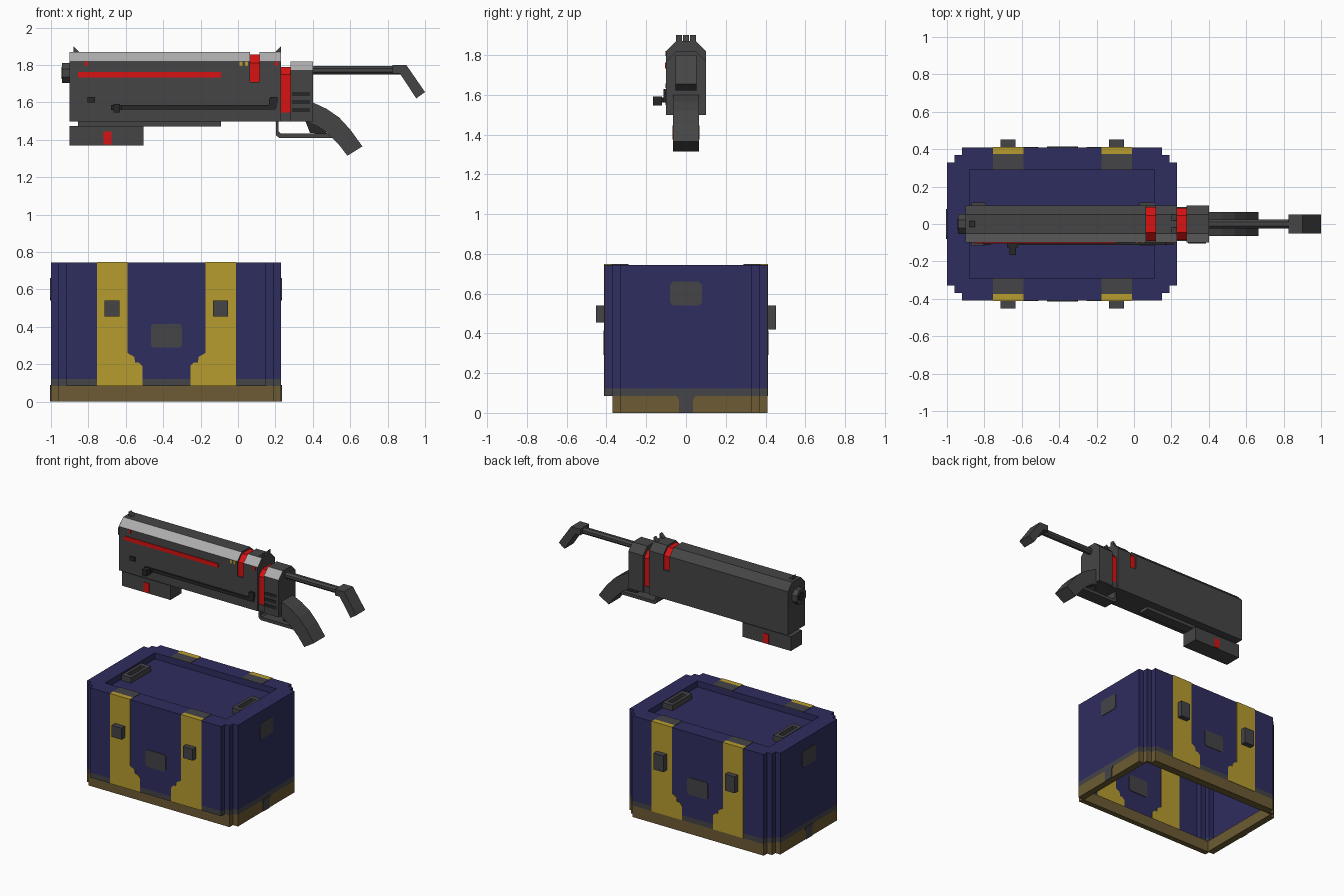
import bpy, bmesh, math
from mathutils import Vector

if "Cube" in bpy.data.objects:
    bpy.data.objects.remove(bpy.data.objects["Cube"])


def material(name, r, g, b):
    m = bpy.data.materials.new(name)
    m.diffuse_color = (r, g, b, 1)
    m.use_nodes = True
    m.node_tree.nodes["Principled BSDF"].inputs["Base Color"].default_value = m.diffuse_color
    return m


BLUE = material("crate_blue", .028, .026, .115)
YELLOW = material("stripe_yellow", .47, .33, .028)
OLIVE = material("base_olive", .15, .105, .033)
BAND = material("band_grey", .058, .058, .066)
GREY = material("gun_grey", .06, .06, .06)
DARK = material("dark_grey", .02, .02, .02)
LIGHT = material("light_grey", .42, .42, .42)
RED = material("signal_red", .68, .006, .006)


def finish(name, bm, *mats, rule=None):
    bmesh.ops.recalc_face_normals(bm, faces=bm.faces)
    bm.normal_update()
    if rule:
        for f in bm.faces:
            f.material_index = rule(f)
    me = bpy.data.meshes.new(name)
    bm.to_mesh(me)
    bm.free()
    for m in mats:
        me.materials.append(m)
    ob = bpy.data.objects.new(name, me)
    bpy.context.collection.objects.link(ob)
    return ob


def prism(name, pts, axis, lo, hi, *mats, rule=None):
    """Extrude a 2D outline along an axis from lo to hi."""
    place = {'x': lambda a, b, t: (t, a, b),
             'y': lambda a, b, t: (a, t, b),
             'z': lambda a, b, t: (a, b, t)}[axis]
    bm = bmesh.new()
    ends = [[bm.verts.new(place(a, b, t)) for a, b in pts] for t in (lo, hi)]
    for e in ends:
        bm.faces.new(e)
    n = len(pts)
    for i in range(n):
        j = (i + 1) % n
        bm.faces.new((ends[0][i], ends[0][j], ends[1][j], ends[1][i]))
    return finish(name, bm, *mats, rule=rule)


def rect(a0, a1, b0, b1, c=0):
    """Rectangle outline, optionally with cut corners."""
    if not c:
        return [(a0, b0), (a1, b0), (a1, b1), (a0, b1)]
    return [(a0 + c, b0), (a1 - c, b0), (a1, b0 + c), (a1, b1 - c),
            (a1 - c, b1), (a0 + c, b1), (a0, b1 - c), (a0, b0 + c)]


def box(name, x0, x1, y0, y1, z0, z1, mat):
    return prism(name, rect(x0, x1, y0, y1), 'z', z0, z1, mat)


def loop(bm, pts, z):
    return [bm.verts.new((x, y, z)) for x, y in pts]


def skirt(bm, a, b):
    n = len(a)
    return [bm.faces.new((a[i], a[(i + 1) % n], b[(i + 1) % n], b[i])) for i in range(n)]


def fill(bm, *loops):
    """Flat cap between an outline and its hole."""
    edges = []
    for vs in loops:
        for i in range(len(vs)):
            pair = (vs[i], vs[(i + 1) % len(vs)])
            edges.append(bm.edges.get(pair) or bm.edges.new(pair))
    bmesh.ops.triangle_fill(bm, use_beauty=True, edges=edges, normal=Vector((0, 0, 1)))


def ring(name, outer, inner, z0, z1, mat):
    bm = bmesh.new()
    o0, o1, i0, i1 = loop(bm, outer, z0), loop(bm, outer, z1), loop(bm, inner, z0), loop(bm, inner, z1)
    skirt(bm, o0, o1)
    skirt(bm, i0, i1)
    fill(bm, o0, i0)
    fill(bm, o1, i1)
    return finish(name, bm, mat)


# ---------------- crate ----------------
CX = -.385
half = [(.615, -.33), (.615, .33), (.575, .33), (.575, .37), (.535, .37), (.535, .41)]
right = [(.535, -.41), (.535, -.37), (.575, -.37), (.575, -.33)] + half
outline = [(CX + x, y) for x, y in right] + [(CX - x, y) for x, y in reversed(right)]
base_outline = [p for p in outline if p[1] > -.4 and not (p[1] == -.37 and abs(p[0] - CX) < .55)]

# open-bottomed shell with stepped corners and recessed lid
bm = bmesh.new()
low, mid, top = (loop(bm, outline, z) for z in (.085, .122, .745))
skirt(bm, low, mid)
skirt(bm, mid, top)
recess = rect(-.88, .11, -.29, .29)
edge, floor = loop(bm, recess, .745), loop(bm, recess, .70)
skirt(bm, edge, floor)
bm.faces.new(floor)
fill(bm, top, edge)
finish("crate_shell", bm, BLUE, BAND, rule=lambda f: int(f.calc_center_median().z < .122))

# base rim
ring("crate_base", base_outline, rect(-.95, .18, -.33, .35), 0, .085, OLIVE)
for side, x in (("left", -1), ("right", .23)):
    prism("base_post_" + side, [(-.035, 0), (.035, 0), (.035, .065), (.05, .088), (-.05, .088), (-.035, .065)],
          'x', x - .004, x + .004, BAND)
    prism("end_plate_" + side, rect(-.08, .08, .54, .66, .015), 'x', x - .004, x + .004, BAND)

# stripes, plates, latches on front and back
stripe = [(-.755, .085), (-.51, .085), (-.51, .19), (-.53, .21), (-.55, .21),
          (-.555, .24), (-.59, .26), (-.59, .745), (-.755, .745)]
for face, s in (("front", -1), ("back", 1)):
    y0, y1 = s * .406, s * .413
    prism("badge_plate_" + face, rect(-.465, -.30, .29, .415, .012), 'y', s * .405, s * .414, BAND)
    for side, m in (("left", 1), ("right", -1)):
        mx = lambda x: x if m > 0 else 2 * -.3825 - x
        tag = face + "_" + side
        prism("stripe_" + tag, [(mx(x), z) for x, z in stripe], 'y', y0, y1, YELLOW)
        xa, xb = sorted((mx(-.755), mx(-.59)))
        box("stripe_top_" + tag, xa, xb, s * .375, s * .413, .742, .748, YELLOW)
        box("lid_pad_" + tag, xa, xb, s * .29, s * .375, .742, .748, BAND)
        xc = (xa + xb) / 2
        box("latch_" + tag, xc - .04, xc + .04, s * .41, s * .452, .455 if s < 0 else .42, .54, BAND)

# lid handles in the recess
for side, x in (("left", -.83), ("right", .07)):
    ring("lid_handle_" + side, rect(x - .04, x + .04, -.115, .115),
         rect(x - .018, x + .018, -.08, .08), .69, .74, BAND)


# ---------------- gun ----------------
def section(w, z0, z1, c):
    return [(-w, z0), (w, z0), (w, z1 - c), (w - c, z1), (c - w, z1), (-w, z1 - c)]


def chamfer_rule(f):
    return int(f.normal.y < -.3 and f.normal.z > .3)


# body, red collars and receiver
for name, x0, x1, top_z in (("barrel_housing", -.90, .065, 1.87), ("rear_housing", .115, .23, 1.87),
                            ("receiver", .28, .40, 1.82)):
    prism(name, section(.10, 1.497, top_z, .05), 'x', x0, x1, GREY, LIGHT, rule=chamfer_rule)
box("housing_neck", .065, .115, -.10, .10, 1.497, 1.71, GREY)
prism("front_collar", section(.09, 1.71, 1.857, .045), 'x', .065, .115, RED)
box("receiver_neck", .23, .28, -.09, .09, 1.497, 1.545, GREY)
prism("rear_collar", section(.085, 1.545, 1.79, .04), 'x', .23, .28, RED)

# muzzle
octagon = [(math.cos(math.tau * (i + .5) / 8), math.sin(math.tau * (i + .5) / 8)) for i in range(8)]
prism("muzzle", [(a * .058, 1.757 + b * .058) for a, b in octagon], 'x', -.94, -.90, GREY)
prism("muzzle_bore", [(a * .035, 1.757 + b * .035) for a, b in octagon], 'x', -.943, -.93, DARK)

# red side line, marks and vents
box("side_line", -.855, -.09, -.105, -.098, 1.733, 1.763, RED)
for i, (x, mat) in enumerate(((-.81, RED), (.015, YELLOW), (.045, YELLOW), (.205, RED))):
    box(f"mark_{i}", x - .008, x + .008, -.104, -.098, 1.795, 1.82, mat)
for i, z in enumerate((1.645, 1.603, 1.56)):
    box(f"vent_{i}", .29, .385, -.104, -.098, z - .011, z + .011, DARK)

# sights
prism("front_sight", [(-.88, 1.865), (-.845, 1.865), (-.88, 1.90)], 'y', -.015, .015, GREY)
for s in (-1, 1):
    prism(f"rear_sight_{s}", [(.195, 1.865), (.23, 1.865), (.23, 1.90)], 'y', s * .035 - .015, s * .035 + .015, GREY)

# charging rod on the front side
box("charging_rod", -.62, .20, -.112, -.098, 1.562, 1.585, DARK)
box("charging_knob", -.665, -.63, -.165, -.12, 1.547, 1.592, DARK)
box("charging_stem", -.68, -.62, -.125, -.098, 1.56, 1.585, DARK)
for i, x in enumerate((-.785, .19)):
    box(f"rod_mount_{i}", x - .02, x + .02, -.112, -.098, 1.60, 1.63, DARK)
box("rod_link", .165, .205, -.112, -.098, 1.57, 1.62, DARK)

# rail and underbarrel unit
box("under_rail", -.855, -.09, -.04, .04, 1.472, 1.50, GREY)
box("underbarrel", -.90, -.505, -.065, .065, 1.37, 1.475, GREY)
box("underbarrel_band", -.72, -.677, -.069, .069, 1.375, 1.445, RED)

# grip, trigger and guard
prism("grip", [(.36, 1.61), (.40, 1.60), (.475, 1.565), (.54, 1.52), (.60, 1.455), (.665, 1.365),
               (.585, 1.315), (.535, 1.38), (.48, 1.435), (.43, 1.47), (.36, 1.50)], 'y', -.065, .065, GREY)
prism("trigger", [(.36, 1.50), (.43, 1.48), (.48, 1.43), (.385, 1.437)], 'y', -.02, .02, DARK)
prism("trigger_guard", [(.203, 1.50), (.203, 1.425), (.22, 1.41), (.51, 1.41), (.51, 1.433),
                        (.228, 1.433), (.217, 1.445), (.217, 1.50)], 'y', -.05, .05, GREY)

# shoulder stock
prism("stock_rod", [(a * .025, 1.772 + b * .025) for a, b in octagon], 'x', .39, .87, GREY)
prism("stock_butt", [(.825, 1.80), (.90, 1.80), (1.0, 1.655), (.953, 1.622), (.865, 1.755), (.825, 1.755)],
      'y', -.052, .052, GREY)
